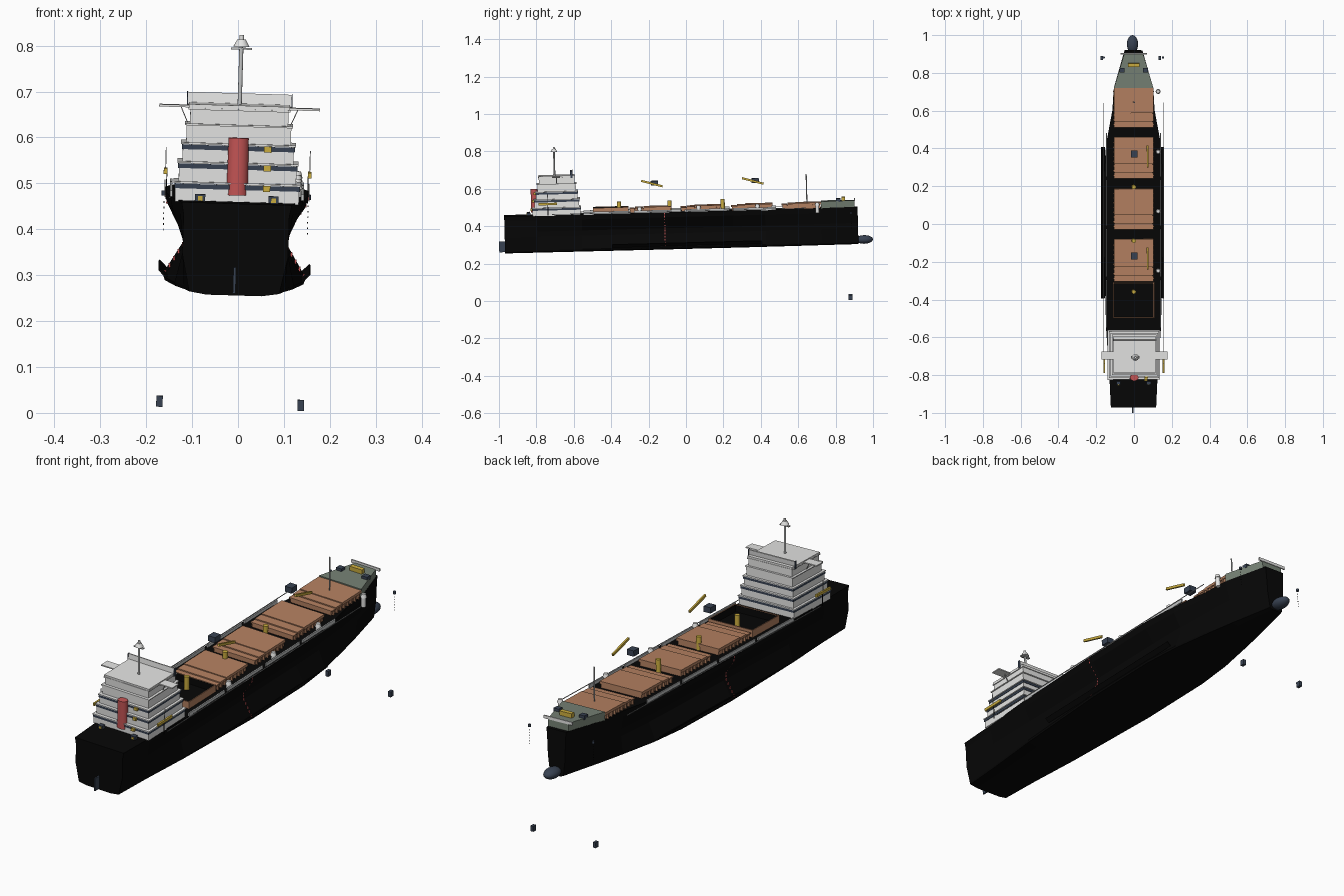
import bpy, bmesh, math
from mathutils import Matrix, Vector

if "Cube" in bpy.data.objects:
    bpy.data.objects.remove(bpy.data.objects["Cube"])

# whole ship rides bow-up and heels a little
TILT = (Matrix.Translation((0, 0, 0.57)) @ Matrix.Rotation(0.026, 4, 'X')
        @ Matrix.Rotation(0.03, 4, 'Y') @ Matrix.Translation((0, 0, -0.57)))


def mat(name, r, g, b):
    m = bpy.data.materials.new(name)
    m.diffuse_color = (r, g, b, 1)
    m.use_nodes = True
    m.node_tree.nodes["Principled BSDF"].inputs["Base Color"].default_value = m.diffuse_color
    return m


BLACK = mat("hull_black", 0.002, 0.002, 0.002)
WHITE = mat("house_white", 0.78, 0.78, 0.77)
GREY = mat("rail_grey", 0.55, 0.56, 0.56)
ORANGE = mat("hatch_orange", 0.46, 0.22, 0.12)
GREEN = mat("deck_green", 0.18, 0.22, 0.175)
RED = mat("funnel_red", 0.55, 0.09, 0.09)
YELLOW = mat("gear_yellow", 0.6, 0.42, 0.05)
NAVY = mat("fitting_navy", 0.04, 0.055, 0.085)


def finish(name, bm, m, smooth=False):
    bmesh.ops.recalc_face_normals(bm, faces=bm.faces[:])
    bm.transform(TILT)
    me = bpy.data.meshes.new(name)
    bm.to_mesh(me)
    bm.free()
    me.materials.append(m)
    ob = bpy.data.objects.new(name, me)
    bpy.context.collection.objects.link(ob)
    if smooth:
        bpy.ops.object.select_all(action='DESELECT')
        bpy.context.view_layer.objects.active = ob
        ob.select_set(True)
        bpy.ops.object.shade_smooth_by_angle(angle=math.radians(40))
    return ob


def box(name, m, x, y, z, rot=None):
    """Box from (min, max) ranges, optionally turned about its centre."""
    bm = bmesh.new()
    c = Vector([(a + b) / 2 for a, b in (x, y, z)])
    s = Matrix.Diagonal([b - a for a, b in (x, y, z)] + [1])
    r = Matrix.Rotation(rot[0], 4, rot[1]) if rot else Matrix()
    bmesh.ops.create_cube(bm, size=1, matrix=Matrix.Translation(c) @ r @ s)
    return finish(name, bm, m)


def cyl(name, m, x, y, z0, z1, r0, r1=None, sy=1, n=16):
    bm = bmesh.new()
    mx = Matrix.Translation((x, y, (z0 + z1) / 2)) @ Matrix.Diagonal((1, sy, 1, 1))
    bmesh.ops.create_cone(bm, cap_ends=True, segments=n, radius1=r0,
                          radius2=r0 if r1 is None else r1, depth=z1 - z0, matrix=mx)
    return finish(name, bm, m, True)


def loft(name, m, rings):
    bm = bmesh.new()
    rs = [[bm.verts.new(p) for p in ring] for ring in rings]
    n = len(rs[0])
    for a, b in zip(rs, rs[1:]):
        for i in range(n):
            bm.faces.new((a[i], a[(i + 1) % n], b[(i + 1) % n], b[i]))
    bm.faces.new(rs[0])
    bm.faces.new(rs[-1])
    return finish(name, bm, m)


# hull: waisted sections (y, deck, waist, bilge half-widths)
STATIONS = [(-0.975, .12, .115, .1), (-0.8, .128, .115, .11), (-0.56, .145, .113, .13),
            (-0.1, .157, .111, .154), (0.25, .157, .111, .154), (0.42, .145, .108, .138),
            (0.6, .112, .098, .105), (0.72, .104, .085, .08), (0.915, .048, .043, .034)]
rings = []
for y, t, w, b in STATIONS:
    half = [(t, .481), (t * .96, .455), (w, .395), (w, .367), (b, .295), (b * .98, .287), (b * .6, .281)]
    rings.append([(x, y, z) for x, z in half] + [(-x, y, z) for x, z in reversed(half)])
loft("hull", BLACK, rings)

# bulb, rudder, bilge keels
bm = bmesh.new()
bmesh.ops.create_uvsphere(bm, u_segments=24, v_segments=14, radius=1,
                          matrix=Matrix.Translation((0, .946, .304)) @ Matrix.Diagonal((.03, .047, .023, 1)))
finish("bow_bulb", bm, NAVY, True)
box("rudder", NAVY, (-.003, .003), (-1.006, -.97), (.286, .343))
for s in (-1, 1):
    box("bilge_keel", BLACK, (s * .156 - .012, s * .156 + .012), (-.4, .4), (.307, .311), (-s * .78, 'Y'))

# forecastle with windlass gear and breakwater bar
loft("forecastle", GREEN, [[(-w, y, .479), (w, y, .479), (w, y, .516), (-w, y, .516)]
                           for y, w in ((.72, .104), (.9, .05))])
box("windlass", YELLOW, (-.03, .03), (.83, .85), (.516, .535))
for s in (-1, 1):
    box("mooring_winch", NAVY, (s * .063 - .013, s * .063 + .013), (.8, .825), (.51, .528))
box("bow_bar", WHITE, (-.07, .07), (.897, .903), (.512, .525))
cyl("fore_mast", GREY, 0, .645, .5, .662, .003, n=8)

# anchors hanging below, with hawse blocks and chain links
for s in (-1, 1):
    box("anchor", NAVY, (s * .154 - .007, s * .154 + .007), (.855, .875), (-.014, .01))
    cyl("hawse_block", NAVY, s * .157, .879, .446, .457, .006)
    for i in range(6):
        z = .37 + i * .012
        box("chain_link", BLACK, (s * .157 - .001, s * .157 + .001), (.878, .88), (z, z + .004))

# cargo hatches: coaming, stepped cover and side stays
for y0, y1 in ((.51, .72), (.24, .46), (-.03, .185), (-.305, -.08)):
    box("hatch_coaming", ORANGE, (-.1, .1), (y0 + .004, y1 - .004), (.48, .5))
    box("hatch_cover", ORANGE, (-.105, .105), (y0 + .075, y1), (.499, .511))
    box("hatch_panel", ORANGE, (-.105, .105), (y0 + .03, y0 + .073), (.499, .508))
    box("hatch_lip", ORANGE, (-.105, .105), (y0, y0 + .028), (.499, .504))
    for i in range(int((y1 - y0) / .025)):
        y = y0 + .012 + i * .025
        for s in (-1, 1):
            box("hatch_stay", ORANGE, (s * .104 - .004, s * .104 + .004), (y, y + .006), (.48, .5))
# open hold: orange coaming lined in black
for s in (-1, 1):
    box("open_coaming_side", ORANGE, (s * .107 - .002, s * .107 + .002), (-.5, -.31), (.48, .513))
    box("hold_lining_side", BLACK, (s * .104 - .001, s * .104 + .001), (-.494, -.316), (.48, .511))
for y, q in ((-.5, .005), (-.316, -.001)):
    box("open_coaming_end", ORANGE, (-.107, .107), (y, y + .004), (.48, .513))
    box("hold_lining_end", BLACK, (-.104, .104), (y + q, y + q + .001), (.48, .511))

# crane posts, floating jibs and their cabs
for y in (-.36, -.09, .195):
    cyl("crane_post", YELLOW, 0, y, .48, .54, .011)
for y in (-.17, .37):
    box("crane_cab", NAVY, (-.017, .017), (y - .017, y + .021), (.622, .647))
    box("crane_jib", YELLOW, (.066, .074), (y - .07, y + .048), (.629, .64), (-.28, 'X'))

# deck edge rails and wires, starboard vents
for s in (-1, 1):
    for y0, y1 in ((-.55, -.3), (-.28, -.03), (-.01, .23), (.25, .48)):
        box("deck_rail", GREY, (s * .143 - .003, s * .143 + .003), (y0, y1), (.478, .494))
    box("edge_wire", GREY, (s * .157 - .001, s * .157 + .001), (-.72, .64), (.484, .487))
for y in (.7, .38, .065, -.25):
    cyl("vent_pipe", WHITE, .13, y, .455, .497, .01)
    cyl("vent_cap", WHITE, .13, y, .497, .512, .013, .009)

# red draught marks up the waisted hull side
for s in (-1, 1):
    for i in range(12):
        z = .3 + i * .0155
        if z < .367:
            x = .154 - (z - .295) / .072 * .043
        elif z < .395:
            x = .111
        else:
            x = .111 + min(1, (z - .395) / .06) * .04 + max(0, z - .455) * .2
        box("draught_mark", RED, (s * x - .002, s * x + .002), (-.12, -.115), (z, z + .01))

# stepped deckhouse with navy window bands
TIERS = [(.478, .522, .135, -.822, -.566), (.522, .566, .128, -.812, -.572), (.566, .607, .121, -.803, -.58),
         (.607, .648, .114, -.793, -.588), (.648, .682, .107, -.785, -.594)]
for i, (z0, z1, w, y0, y1) in enumerate(TIERS):
    box("house_tier", WHITE, (-w, w), (y0, y1), (z0, z1 - .004))
    box("tier_ledge", WHITE, (-w - .004, w + .004), (y0 - .004, y1 + .004), (z1 - .004, z1))
    if i < 3:
        box("window_band", NAVY, (-w - .002, w + .002), (y0 - .002, y1 + .002), (z1 - .015, z1 - .005))
        box("stair_landing", YELLOW, (.056, .072), (y0 - .012, y0), (z1 - .017, z1 - .004))
box("bridge_roof", WHITE, (-.11, .11), (-.787, -.592), (.682, .69))
box("bridge_screen", WHITE, (-.113, .113), (-.613, -.607), (.685, .712), (-.12, 'X'))
for s in (-1, 1):
    box("screen_end", NAVY, (s * .114 - .001, s * .114 + .001), (-.616, -.604), (.678, .714))
    box("bridge_wing", WHITE, (s * .14 - .035, s * .14 + .035), (-.715, -.672), (.681, .686))
    box("wing_strut", GREY, (s * .12 - .001, s * .12 + .001), (-.692, -.688), (.645, .685), (s * .42, 'Y'))
    # lifeboat with davit
    box("lifeboat", YELLOW, (s * .157 - .004, s * .157 + .004), (-.79, -.69), (.536, .548))
    box("davit", GREY, (s * .157 - .001, s * .157 + .001), (-.742, -.738), (.548, .594))
    box("davit_foot", BLACK, (s * .154 - .001, s * .154 + .001), (-.742, -.738), (.48, .536))
    # stern winches
    box("stern_winch", NAVY, (s * .08 - .011, s * .08 + .011), (-.853, -.835), (.478, .496))
    box("winch_drum", YELLOW, (s * .08 - .005, s * .08 + .005), (-.856, -.853), (.482, .492))

# mast with radar, funnel
cyl("main_mast", GREY, 0, -.7, .69, .815, .0045, n=12)
box("radar_bar", GREY, (-.023, .023), (-.706, -.694), (.81, .814))
cyl("radar_dome", WHITE, 0, -.7, .816, .832, .018, .009)
cyl("radar_tip", WHITE, 0, -.7, .832, .842, .005)
cyl("funnel", RED, 0, -.812, .495, .62, .023, .022, .8, 24)
